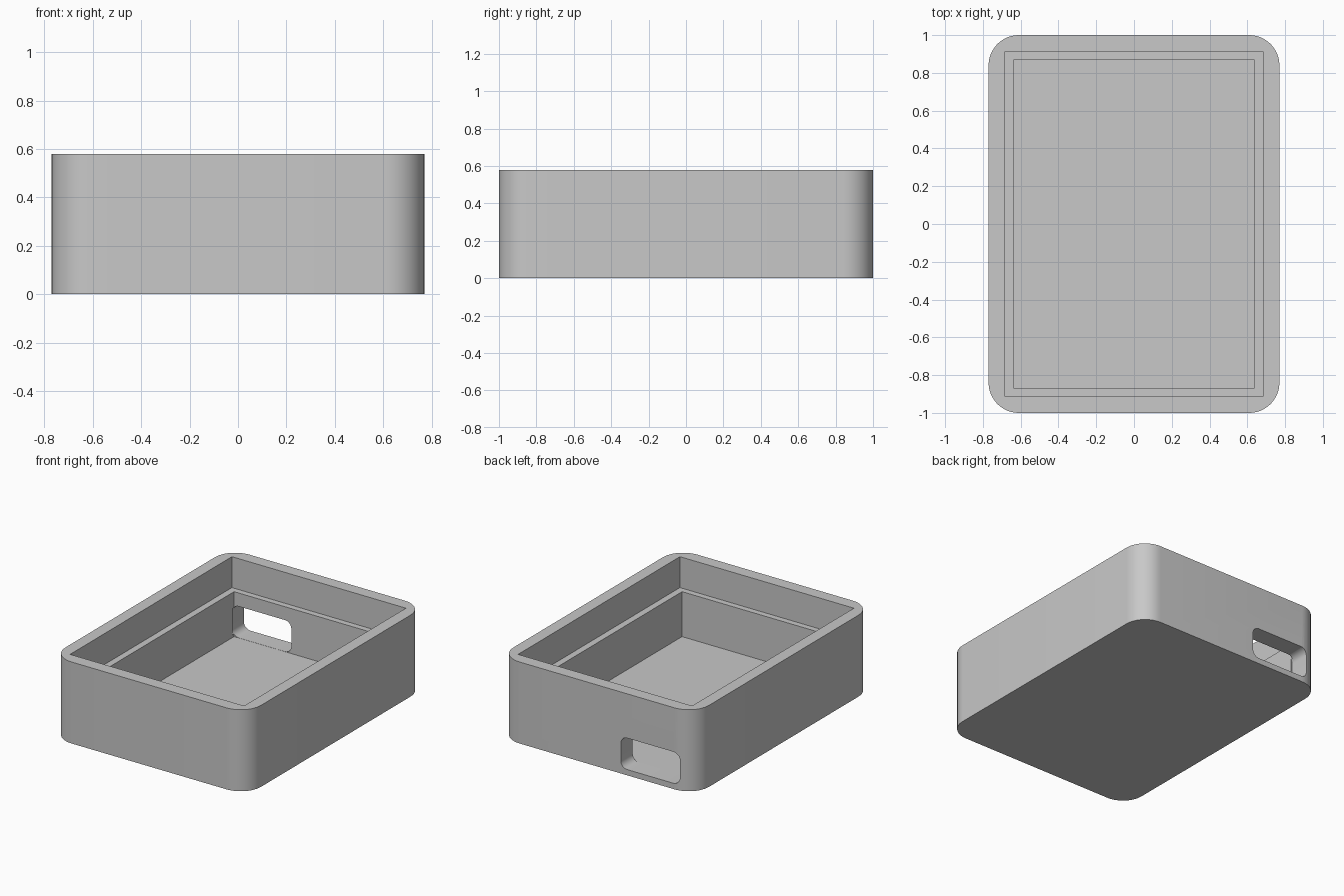
import bpy
import bmesh
import math

cube = bpy.data.objects.get("Cube")
if cube:
    bpy.data.objects.remove(cube, do_unlink=True)

grey = bpy.data.materials.new("light_grey")
grey.use_nodes = True
COLOUR = (0.58, 0.58, 0.58, 1)
grey.diffuse_color = COLOUR
grey.node_tree.nodes["Principled BSDF"].inputs["Base Color"].default_value = COLOUR


def block(name, low, high, radius=0, axis=2, segments=12):
    """Box between two corners, with the edges along one axis rounded."""
    bm = bmesh.new()
    bmesh.ops.create_cube(bm, size=1)
    for v in bm.verts:
        v.co = [(a + b) / 2 + c * (b - a) for a, b, c in zip(low, high, v.co)]
    if radius:
        edges = [e for e in bm.edges
                 if abs(e.verts[0].co[axis] - e.verts[1].co[axis]) > 1e-4]
        bmesh.ops.bevel(bm, geom=edges, offset=radius, segments=segments,
                        profile=0.5, affect='EDGES')
    bmesh.ops.recalc_face_normals(bm, faces=bm.faces)
    mesh = bpy.data.meshes.new(name)
    bm.to_mesh(mesh)
    bm.free()
    mesh.materials.append(grey)
    obj = bpy.data.objects.new(name, mesh)
    bpy.context.collection.objects.link(obj)
    return obj


HEIGHT, LEDGE, FLOOR = 0.58, 0.36, 0.04

# Outer body with rounded upright corners
body = block("enclosure_body", (-0.77, -1, 0), (0.77, 1, HEIGHT), 0.16)

# Wide recess for the lid, narrower main cavity, port slot through the back wall
cutters = [
    block("lid_recess_cutter", (-0.685, -0.91, LEDGE), (0.685, 0.91, HEIGHT + 0.2)),
    block("cavity_cutter", (-0.638, -0.867, FLOOR), (0.638, 0.867, HEIGHT + 0.1)),
    block("port_slot_cutter", (-0.65, 0.85, FLOOR + 0.001), (-0.187, 1.1, 0.265),
          0.05, axis=1, segments=8),
]
bpy.context.view_layer.objects.active = body
for cutter in cutters:
    mod = body.modifiers.new(cutter.name, 'BOOLEAN')
    mod.operation = 'DIFFERENCE'
    mod.solver = 'EXACT'
    mod.object = cutter
    bpy.ops.object.modifier_apply(modifier=mod.name)
    bpy.data.objects.remove(cutter, do_unlink=True)

# Smooth the rounded corners and keep the rims sharp
bpy.ops.object.select_all(action='DESELECT')
body.select_set(True)
bpy.ops.object.shade_smooth_by_angle(angle=math.radians(30))
